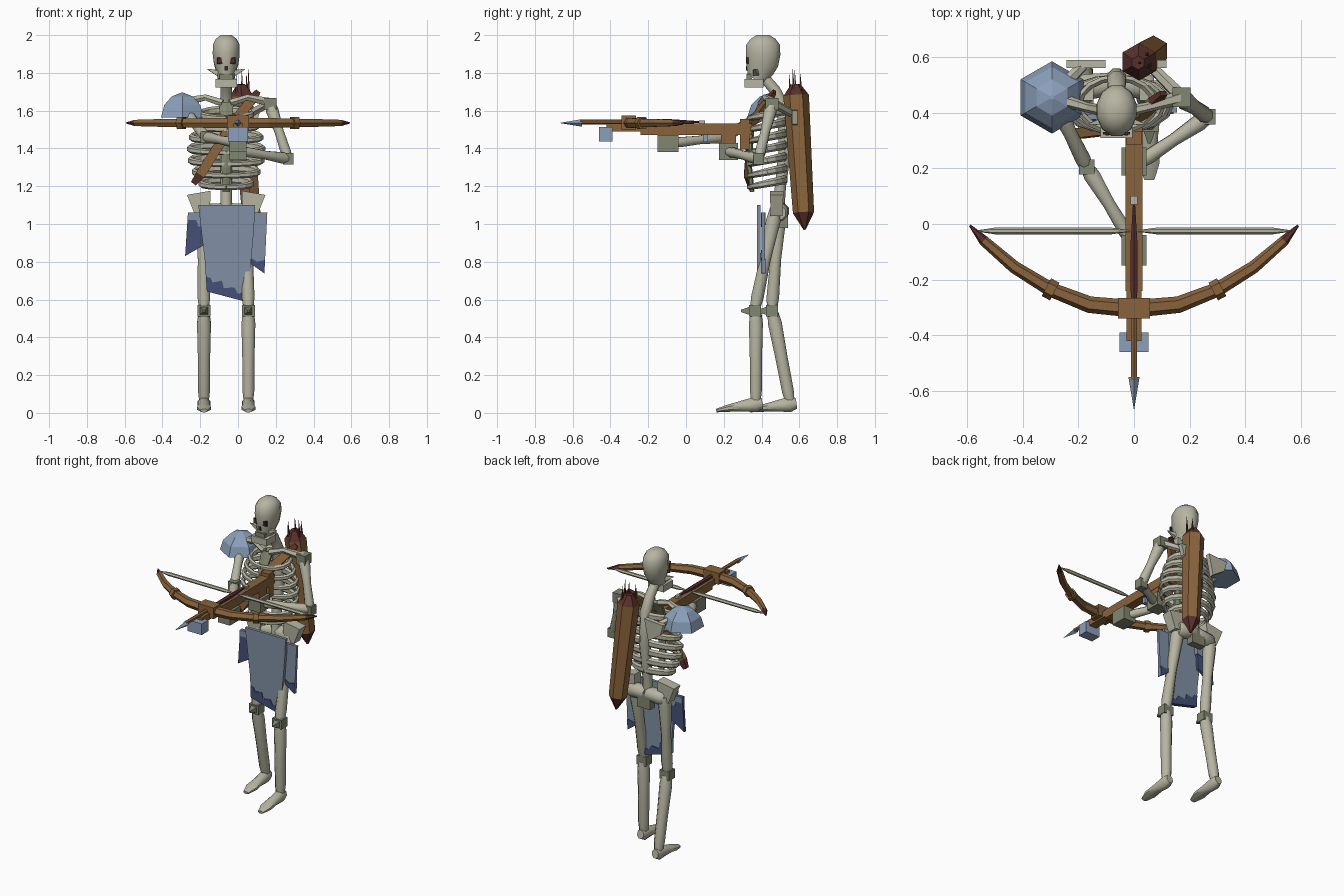
import bpy, bmesh, math
from mathutils import Vector

if "Cube" in bpy.data.objects:
    bpy.data.objects.remove(bpy.data.objects["Cube"])


def material(name, rgb):
    m = bpy.data.materials.new(name)
    m.use_nodes = True
    m.diffuse_color = (*rgb, 1)
    m.node_tree.nodes["Principled BSDF"].inputs["Base Color"].default_value = (*rgb, 1)
    return m


BONE = material("bone", (.47, .46, .36))
JOINT = material("dull bone", (.22, .24, .16))
WOOD = material("wood", (.25, .125, .045))
DARK = material("dark red wood", (.10, .03, .025))
STEEL = material("blue steel", (.26, .35, .50))
CLOTH = material("faded cloth", (.22, .28, .38))
NAVY = material("navy cloth", (.06, .08, .19))
BLACK = material("dark hollow", (.035, .015, .015))
MID = -.0625  # middle of the body


def finish(name, bm, mats, smooth=False):
    bmesh.ops.recalc_face_normals(bm, faces=bm.faces)
    mesh = bpy.data.meshes.new(name)
    bm.to_mesh(mesh)
    bm.free()
    for m in mats:
        mesh.materials.append(m)
    ob = bpy.data.objects.new(name, mesh)
    bpy.context.collection.objects.link(ob)
    if smooth:
        bpy.ops.object.select_all(action='DESELECT')
        ob.select_set(True)
        bpy.context.view_layer.objects.active = ob
        bpy.ops.object.shade_smooth_by_angle(angle=math.radians(50))
    return ob


def tube(name, path, radii, mats, sides=8, smooth=False, ref=None, segs=None, turn=.5):
    """Loft rings along a path; segs gives a material index per segment."""
    pts = [Vector(p) for p in path]
    radii = [r if isinstance(r, tuple) else (r, r) for r in radii]
    span = (pts[-1] - pts[0]).normalized()
    ref = Vector(ref or ((0, 0, 1) if abs(span.y) > .8 else (0, 1, 0)))
    bm, rings = bmesh.new(), []
    for i, p in enumerate(pts):
        d = (pts[min(i + 1, len(pts) - 1)] - pts[max(i - 1, 0)]).normalized()
        u = ref.cross(d).normalized()
        v = d.cross(u)
        ring = []
        for k in range(sides):
            a = math.tau * (k + turn) / sides
            ring.append(bm.verts.new(p + u * radii[i][0] * math.cos(a) + v * radii[i][1] * math.sin(a)))
        rings.append(ring)
    for i in range(len(rings) - 1):
        for k in range(sides):
            j = (k + 1) % sides
            f = bm.faces.new((rings[i][k], rings[i][j], rings[i + 1][j], rings[i + 1][k]))
            f.material_index = segs[i] if segs else 0
    for ring, s in ((rings[0], 0), (rings[-1], -1)):
        bm.faces.new(ring).material_index = segs[s] if segs else 0
    return finish(name, bm, mats, smooth)


def box(name, centre, size, mat):
    bm = bmesh.new()
    bmesh.ops.create_cube(bm, size=1)
    for v in bm.verts:
        v.co = Vector(centre) + Vector(a * b for a, b in zip(v.co, size))
    return finish(name, bm, [mat])


def plate(name, outline, y, depth, mat):
    bm = bmesh.new()
    face = bm.faces.new([bm.verts.new((x, y, z)) for x, z in outline])
    new = bmesh.ops.extrude_face_region(bm, geom=[face])["geom"]
    for v in new:
        if isinstance(v, bmesh.types.BMVert):
            v.co.y += depth
    return finish(name, bm, [mat])


def bone(name, a, b, r0, r1, mid=.8):
    a, b = Vector(a), Vector(b)
    ts = (0, .12, .5, .88, 1)
    rs = (r0 * .8, r0, (r0 + r1) / 2 * mid, r1, r1 * .8)
    return tube(name, [a.lerp(b, t) for t in ts], rs, [BONE], smooth=True)


# Skull, jaw and face
skull = [(1.765, .375, .045, .05), (1.81, .39, .054, .075), (1.85, .402, .067, .09),
         (1.90, .408, .074, .095), (1.95, .408, .073, .092), (1.98, .408, .057, .068), (2.0, .408, .03, .035)]
tube("skull", [(MID, y, z) for z, y, _, _ in skull], [(rx, ry) for _, _, rx, ry in skull],
     [BONE], sides=12, smooth=True)
box("jaw", (MID, .36, 1.745), (.115, .10, .045), BONE)
box("teeth", (MID, .335, 1.78), (.07, .03, .03), JOINT)
for side, s in (("left", 1), ("right", -1)):
    x = MID + s * .034
    box(side + "_eye_socket", (x, .326, 1.865), (.03, .009, .034), BLACK)
    box(side + "_eye", (x, .321, 1.865), (.013, .006, .014), DARK)
    tube(side + "_cheek_spike", [(MID + s * .045, .37, 1.80), (MID + s * .1, .36, 1.82)], (.022, .002), [BONE], 4)
box("nose_hollow", (MID, .322, 1.825), (.018, .009, .025), BLACK)

# Spine, breastbone and ribs
tube("spine", [(MID, .41, 1.78), (MID, .47, 1.71), (MID, .515, 1.62), (MID, .525, 1.4), (MID, .50, 1.2), (MID, .49, 1.06)],
     (.03, .032, .036, .036, .032, .032), [BONE], smooth=True)
tube("breastbone", [(MID, .40, 1.64), (MID, .345, 1.52), (MID, .335, 1.30), (MID, .35, 1.17)],
     ((.045, .015), (.032, .015), (.028, .015), (.022, .012)), [JOINT], 6)
for i, w in enumerate((.135, .17, .19, .195, .185, .165, .135)):
    z = 1.215 + i * .061
    for side, s in (("left", 1), ("right", -1)):
        arc = [(MID + s * w * math.sin(a), .43 + .095 * math.cos(a), z + .02 * math.cos(a))
               for a in (math.pi * k / 8 for k in range(9))]
        tube(f"{side}_rib_{i + 1}", arc, [(.014, .026 - .0015 * k) for k in range(9)], [BONE], 6, ref=(0, 0, 1))

# Collar bones, shoulder blades, hips
for side, s in (("left", 1), ("right", -1)):
    tube(side + "_collar_bone", [(MID + s * .02, .40, 1.64), (MID + s * .11, .42, 1.67), (MID + s * .23, .455, 1.645)],
         (.022, .018, .026), [BONE], 6)
    plate(side + "_shoulder_blade", [(MID + s * .04, 1.61), (MID + s * .18, 1.60), (MID + s * .16, 1.53), (MID + s * .07, 1.47)],
          .56, .03, BONE)
    tube(side + "_shoulder_link", [(MID + s * .12, .57, 1.58), (MID + s * .22, .47, 1.635)], (.02, .025), [BONE], 6)
    tube(side + "_hip_blade", [(MID + s * .125, .48, 1.05), (MID + s * .145, .48, 1.165)],
         ((.055, .045), (.09, .05)), [BONE], 4)
    bone(side + "_hip_bone", (MID, .505, 1.07), (MID + s * .13, .49, 1.06), .045, .05, 1)
box("tail_bone", (MID, .515, 1.03), (.10, .05, .10), JOINT)

# Legs: thigh, knee, shin and pointed foot
for side, x, hip, knee, ankle in (("left", .055, .475, .365, .37), ("right", -.18, .495, .455, .55)):
    bone(side + "_thigh", (x - .008, hip, 1.08), (x, knee, .55), .042, .036)
    box(side + "_knee", (x, knee, .54), (.07, .065, .06), JOINT)
    tube(side + "_knee_cap", [(x, knee - .03, .54), (x, knee - .075, .54)], (.03, .008), [JOINT], 4)
    bone(side + "_shin", (x, knee + .005, .53), (x, ankle, .06), .04, .034, .95)
    tube(side + "_foot", [(x, ankle + .035, .05), (x, ankle, .045), (x, ankle - .08, .035), (x, ankle - .15, .024), (x, ankle - .21, .012)],
         ((.025, .03), (.036, .044), (.034, .03), (.04, .02), (.02, .01)), [BONE], smooth=True)

# Arms holding the crossbow
arms = {"left": ((.17, .455, 1.635), (.265, .385, 1.345), (.02, .22, 1.385)),
        "right": ((-.29, .45, 1.61), (-.17, .205, 1.46), (-.01, -.06, 1.43))}
for side, (shoulder, elbow, hand) in arms.items():
    box(side + "_shoulder", shoulder, (.065, .07, .065), JOINT)
    bone(side + "_upper_arm", shoulder, elbow, .036, .03)
    box(side + "_elbow", elbow, (.055, .055, .06), JOINT)
    bone(side + "_forearm", elbow, hand, .032, .028)
box("left_hand", (0, .225, 1.385), (.09, .10, .09), JOINT)
box("right_hand", (0, -.095, 1.425), (.09, .11, .09), JOINT)

# Shoulder guard: faceted dome
tube("shoulder_guard", [(-.295, .455, z) for z in (1.565, 1.63, 1.675, 1.695)], (.13, .11, .065, .008), [STEEL], 6)

# Quiver with arrow tips, and chest strap
tube("quiver", [(.015, .58, 1.74), (.018, .583, 1.68), (.07, .622, 1.06), (.078, .628, .97)],
     (.025, .068, .056, .006), [WOOD, DARK], 6, segs=(1, 0, 1))
for i, (dx, dy, top) in enumerate(((-.02, -.03, 1.80), (.01, 0, 1.815), (.035, .03, 1.795), (.045, -.01, 1.82))):
    tube(f"quiver_arrow_{i + 1}", [(.012 + dx, .582 + dy, 1.67), (.01 + dx, .575 + dy, top)], (.011, .001), [DARK], 4)
tube("chest_strap", [(.105, .47, 1.70), (.075, .44, 1.66), (-.03, .345, 1.53), (-.20, .325, 1.26), (-.235, .335, 1.215)],
     ((.02, .012), (.036, .02), (.036, .025), (.036, .025), (.022, .015)), [WOOD, DARK], 4, segs=(1, 0, 0, 1))

# Crossbow stock, grip, trigger and steel nose
box("stock", (0, .055, 1.502), (.06, .59, .06), WOOD)
box("stock_front", (0, -.325, 1.51), (.055, .19, .042), WOOD)
box("stock_butt", (0, .31, 1.475), (.058, .05, .16), WOOD)
box("stock_grip", (0, .225, 1.45), (.055, .08, .06), WOOD)
box("trigger", (0, .105, 1.455), (.02, .025, .04), STEEL)
box("steel_nose", (0, -.425, 1.475), (.105, .07, .075), STEEL)

# Bow: half profile mirrored across the middle
half = [(.59, -.005, .004), (.54, -.06, .019), (.43, -.155, .023), (.30, -.235, .026), (.16, -.29, .03), (0, -.305, .032)]
profile = [(-x, y, r) for x, y, r in half] + half[-2::-1]
tube("bow", [(x, y, 1.535) for x, y, _ in profile], [r for _, _, r in profile], [WOOD, DARK], 6,
     segs=(1,) + (0,) * 8 + (1,))
box("bow_mount", (0, -.303, 1.537), (.115, .075, .075), WOOD)
for side, s in (("left", 1), ("right", -1)):
    tube(side + "_bow_band", [(s * .285, -.243, 1.535), (s * .315, -.227, 1.535)], (.036, .036), [WOOD], 6)
    tube(side + "_bow_string", [(s * x, -.025, 1.535) for x in (.56, .50, .08, .015)], (.003, .012, .012, .003), [BONE], 6)

# Loaded bolt
tube("bolt_shaft", [(0, y, 1.54) for y in (.08, -.08, -.30, -.56)], (.004, .015, .013, .013), [DARK, WOOD], 6, segs=(0, 0, 1))
tube("bolt_head", [(0, -.55, 1.535), (0, -.665, 1.535)], (.02, .001), [STEEL], 4, turn=0)
box("bolt_nock", (0, .085, 1.54), (.024, .03, .018), BONE)

# Tattered waist cloths with stained hems
plate("front_cloth", [(-.21, 1.10), (.09, 1.10), (.085, .98), (.06, .70), (.025, .595), (-.165, .645), (-.175, .80)],
      .375, .02, CLOTH)
stain = [(-.168, .72), (-.145, .715), (-.135, .69), (-.085, .70), (-.075, .66), (-.02, .665), (.0, .63),
         (.03, .64), (.045, .66), (.025, .593), (-.165, .643)]
plate("front_cloth_hem", stain, .371, .028, NAVY)
plate("left_side_cloth", [(.075, 1.06), (.155, 1.06), (.14, .74), (.07, .79)], .40, .018, CLOTH)
plate("left_side_cloth_hem", [(.07, .82), (.10, .80), (.142, .81), (.14, .738), (.07, .788)], .396, .026, NAVY)
plate("right_side_cloth", [(-.265, 1.06), (-.15, 1.06), (-.16, .90), (-.28, .83)], .40, .018, NAVY)
plate("right_side_cloth_top", [(-.265, 1.06), (-.15, 1.06), (-.15, 1.0), (-.21, .985), (-.22, 1.02), (-.267, 1.02)],
      .396, .026, CLOTH)
